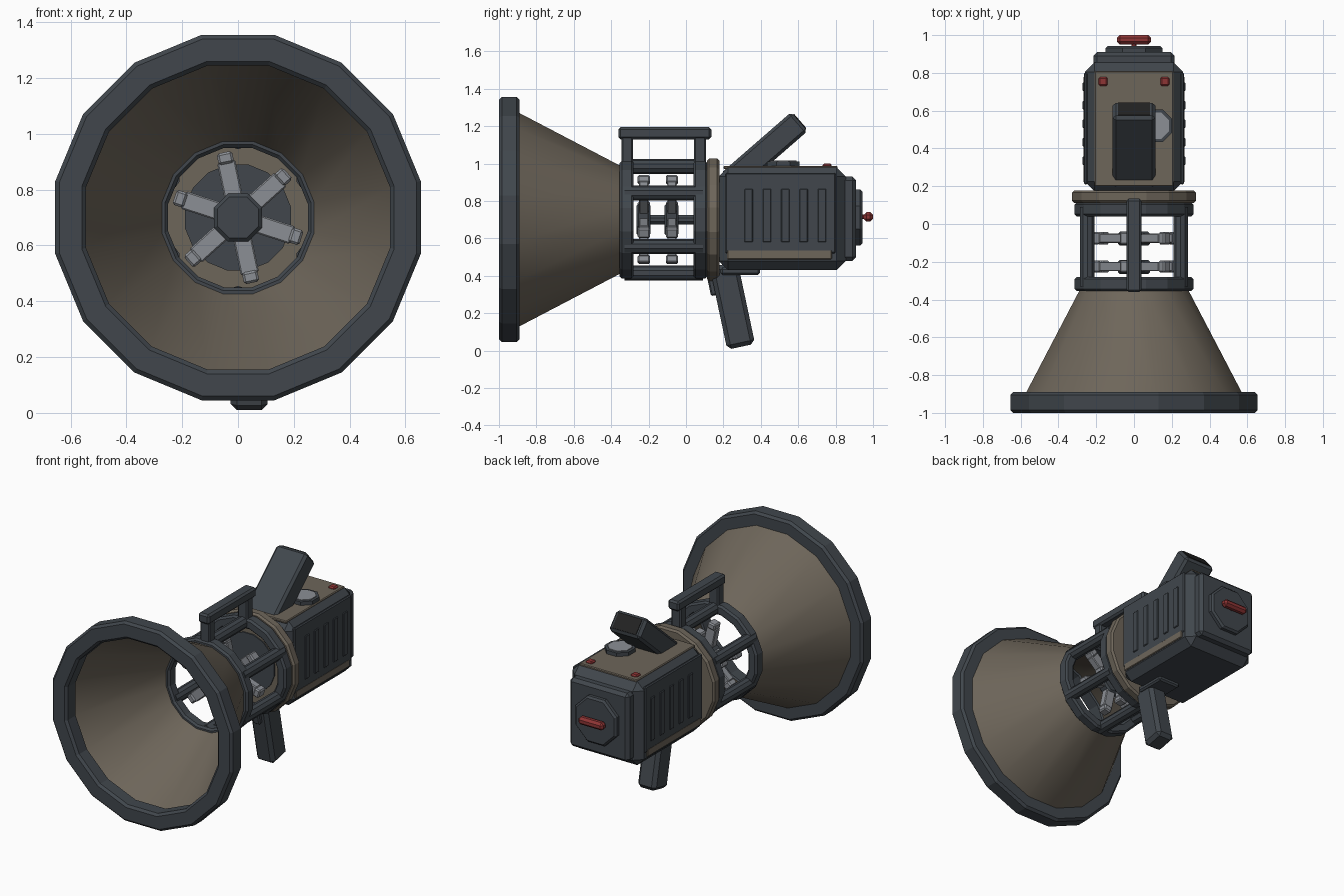
import bpy, bmesh
from math import pi, cos, sin, radians
from mathutils import Matrix, Vector

if "Cube" in bpy.data.objects:
    bpy.data.objects.remove(bpy.data.objects["Cube"], do_unlink=True)

AXIS = 0.70  # height of the horn axis


def material(name, r, g, b):
    m = bpy.data.materials.new(name)
    m.use_nodes = True
    m.diffuse_color = (r, g, b, 1)
    m.node_tree.nodes["Principled BSDF"].inputs["Base Color"].default_value = (r, g, b, 1)
    return m


SLATE = material("dark slate", 0.052, 0.062, 0.073)
TAUPE = material("taupe", 0.155, 0.132, 0.102)
STEEL = material("light steel", 0.26, 0.275, 0.30)
RED = material("dull red", 0.27, 0.035, 0.035)
BLACK = material("black", 0.016, 0.016, 0.016)


def finish(name, bm, mat, smooth=False):
    bmesh.ops.recalc_face_normals(bm, faces=bm.faces)
    me = bpy.data.meshes.new(name)
    bm.to_mesh(me)
    bm.free()
    me.materials.append(mat)
    ob = bpy.data.objects.new(name, me)
    bpy.context.collection.objects.link(ob)
    if smooth:
        bpy.ops.object.select_all(action="DESELECT")
        ob.select_set(True)
        bpy.context.view_layer.objects.active = ob
        bpy.ops.object.shade_smooth_by_angle(angle=radians(35))
    return ob


def box(name, center, size, mat, bevel=0.0, tilt=0, matrix=None):
    """Chamfered box, tilted about x by degrees, or placed by a matrix."""
    bm = bmesh.new()
    bmesh.ops.create_cube(bm, size=1)
    bmesh.ops.scale(bm, vec=size, verts=bm.verts)
    if bevel:
        bmesh.ops.bevel(bm, geom=bm.edges[:], offset=bevel, segments=1, affect="EDGES")
    m = Matrix.Translation(center) @ Matrix.Rotation(radians(tilt), 4, "X")
    bm.transform(matrix @ m if matrix else m)
    return finish(name, bm, mat)


def lathe(name, profile, sides, mat, x=0, z=AXIS, ring=False, smooth=False):
    """Spin (flat radius, y) points about a y-parallel axis; ring closes the loop, else ends are capped."""
    bm = bmesh.new()
    loops = []
    for r, y in profile:
        r /= cos(pi / sides)
        loops.append([bm.verts.new((x + r * cos(2 * pi * (i + .5) / sides), y,
                                    z + r * sin(2 * pi * (i + .5) / sides))) for i in range(sides)])
    pairs = list(zip(loops, loops[1:] + loops[:1]))
    for a, b in pairs if ring else pairs[:-1]:
        for i in range(sides):
            j = (i + 1) % sides
            bm.faces.new((a[i], a[j], b[j], b[i]))
    if not ring:
        bm.faces.new(loops[0])
        bm.faces.new(loops[-1])
    return finish(name, bm, mat, smooth)


def chamfered_ring(name, inner, outer, y0, y1, c, mat):
    return lathe(name, [(inner, y0 + c), (inner + c, y0), (outer - c, y0), (outer, y0 + c),
                        (outer, y1 - c), (outer - c, y1), (inner + c, y1), (inner, y1 - c)],
                 16, mat, ring=True)


def chamfered_disc(name, r, y0, y1, c, sides, mat, **kw):
    return lathe(name, [(r - c, y0), (r, y0 + c), (r, y1 - c), (r - c, y1)], sides, mat, **kw)


# Horn: wide rim and flared cone
chamfered_ring("horn_rim", 0.545, 0.655, -1.0, -0.89, 0.015, SLATE)
lathe("horn_cone", [(0.575, -0.9), (0.285, -0.345), (0.268, -0.345), (0.555, -0.9)], 16, TAUPE,
      ring=True, smooth=True)

# Open cage: two rings joined by six rods
chamfered_ring("cage_front_ring", 0.25, 0.315, -0.355, -0.28, 0.012, SLATE)
chamfered_ring("cage_back_ring", 0.25, 0.315, 0.04, 0.115, 0.012, SLATE)
for i in range(6):
    a = i * pi / 3
    lathe(f"cage_rod_{i + 1}", [(0.038, -0.33), (0.038, 0.09)], 10, SLATE,
          x=0.285 * sin(a), z=AXIS + 0.285 * cos(a), smooth=True)

# Carry handle over the cage
box("handle_bar", (0, -0.113, 1.162), (0.08, 0.496, 0.065), SLATE, 0.012)
for name, y in (("front", -0.315), ("back", 0.075)):
    box(f"handle_post_{name}", (0, y, 1.07), (0.07, 0.062, 0.16), SLATE, 0.008)

# Two six-armed rotors on a thin shaft
lathe("rotor_shaft", [(0.025, -0.24), (0.025, 0.13)], 8, SLATE)
for n, y in enumerate((-0.225, -0.075), 1):
    chamfered_disc(f"rotor_hub_{n}", 0.086, y - 0.04, y + 0.035, 0.012, 8, SLATE)
    for i in range(6):
        spin = Matrix.Translation((0, y, AXIS)) @ Matrix.Rotation(radians(-12 + 60 * i), 4, "Y")
        box(f"rotor_{n}_arm_{i + 1}", (0, 0, 0.135), (0.066, 0.05, 0.14), STEEL, 0.005, matrix=spin)
        box(f"rotor_{n}_tip_{i + 1}", (0, 0, 0.218), (0.056, 0.066, 0.042), STEEL, 0.008, matrix=spin)

# Flange between cage and housing
chamfered_disc("flange", 0.328, 0.112, 0.178, 0.012, 16, TAUPE)
lathe("flange_inner_disc", [(0.19, 0.104), (0.19, 0.114)], 16, SLATE)

# Housing with top panel, side panels, vent ribs and lower trim
box("housing", (0, 0.515, 0.705), (0.52, 0.68, 0.55), SLATE, 0.05)
box("housing_top_panel", (0, 0.505, 0.979), (0.42, 0.61, 0.018), TAUPE, 0.005)
for side, s in (("left", 1), ("right", -1)):
    box(f"side_panel_{side}", (s * 0.256, 0.505, 0.735), (0.02, 0.59, 0.43), SLATE, 0.006)
    box(f"lower_trim_{side}", (s * 0.257, 0.5, 0.513), (0.02, 0.56, 0.05), TAUPE, 0.004)
    for i in range(5):
        box(f"vent_rib_{side}_{i + 1}", (s * 0.264, 0.335 + 0.098 * i, 0.722),
            (0.016, 0.045, 0.285), SLATE, 0.004)
    box(f"top_light_{side}", (s * 0.163, 0.755, 0.988), (0.048, 0.048, 0.024), RED, 0.008)

# Back cap, octagonal plate and toggle
box("back_cap", (0, 0.86, 0.705), (0.43, 0.1, 0.45), SLATE, 0.02)
chamfered_disc("back_plate", 0.15, 0.88, 0.943, 0.012, 8, SLATE, z=0.712)
lathe("toggle_stem", [(0.012, 0.93), (0.012, 0.97)], 8, RED, z=0.715)
box("toggle_bar", (0, 0.975, 0.715), (0.18, 0.05, 0.05), RED, 0.015)

# Slanted eyepiece with a dark end face
lean = radians(41)
along = Vector((0, cos(lean), sin(lean)))
end = Vector((0, 0.607, 1.225))
box("eyepiece", end - along * 0.25, (0.225, 0.134, 0.5), SLATE, 0.016, tilt=-49)
box("eyepiece_lens", end, (0.172, 0.1, 0.009), BLACK, tilt=-49)

# Octagonal dial lying on the top panel
for name, r, z0, z1, mat in (("dial_rim", 0.087, 0.98, 1.012, SLATE), ("dial_face", 0.07, 1.0, 1.017, STEEL)):
    bm = bmesh.new()
    bmesh.ops.create_cone(bm, cap_ends=True, segments=8, radius1=r / cos(pi / 8), radius2=r / cos(pi / 8),
                          depth=z1 - z0)
    bm.transform(Matrix.Translation((0.115, 0.52, (z0 + z1) / 2)) @ Matrix.Rotation(pi / 8, 4, "Z"))
    finish(name, bm, mat)

# Lower grip with mount and trigger
box("grip", (0.04, 0.248, 0.241), (0.132, 0.152, 0.45), SLATE, 0.022, tilt=12)
box("grip_mount", (0.04, 0.29, 0.425), (0.16, 0.21, 0.04), SLATE, 0.01)
box("trigger", (0.04, 0.145, 0.36), (0.05, 0.05, 0.13), SLATE, 0.008, tilt=12)
